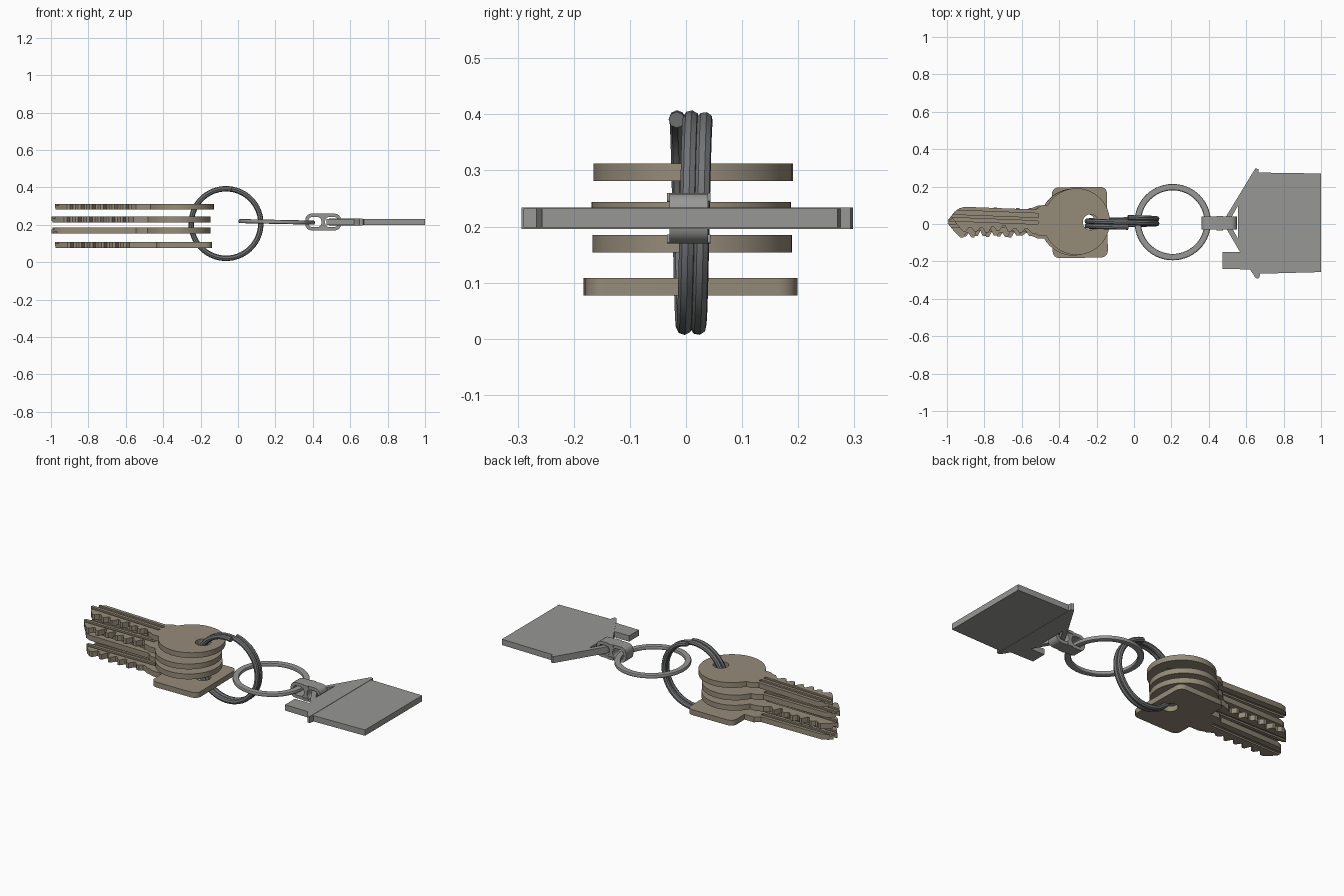
import bpy, math, random
from mathutils import Matrix, Vector

if "Cube" in bpy.data.objects:
    bpy.data.objects.remove(bpy.data.objects["Cube"])

random.seed(4)


def material(name, rgb):
    m = bpy.data.materials.new(name)
    m.diffuse_color = (*rgb, 1)
    m.use_nodes = True
    m.node_tree.nodes["Principled BSDF"].inputs["Base Color"].default_value = m.diffuse_color
    return m


BRASS = material("aged brass", (0.30, 0.26, 0.19))
STEEL = material("dark steel", (0.17, 0.175, 0.18))
NICKEL = material("grey nickel", (0.31, 0.31, 0.30))


def finish(obj, name, mat, matrix=Matrix(), smooth=False):
    """Turn a curve or modified mesh into a plain mesh object."""
    bpy.context.view_layer.update()
    dg = bpy.context.evaluated_depsgraph_get()
    mesh = bpy.data.meshes.new_from_object(obj.evaluated_get(dg))
    mesh.transform(matrix)
    mesh.materials.clear()
    mesh.materials.append(mat)
    bpy.data.objects.remove(obj)
    new = bpy.data.objects.new(name, mesh)
    bpy.context.collection.objects.link(new)
    bpy.ops.object.select_all(action='DESELECT')
    new.select_set(True)
    bpy.context.view_layer.objects.active = new
    if smooth:
        bpy.ops.object.shade_smooth_by_angle(angle=math.radians(35))
    else:
        bpy.ops.object.shade_flat()
    return new


def curve(paths, dim='2D', cyclic=True):
    c = bpy.data.curves.new("outline", 'CURVE')
    c.dimensions = dim
    for pts in paths:
        s = c.splines.new('POLY')
        s.points.add(len(pts) - 1)
        for p, co in zip(s.points, pts):
            p.co = (co[0], co[1], co[2] if len(co) > 2 else 0, 1)
        s.use_cyclic_u = cyclic
    o = bpy.data.objects.new("outline", c)
    bpy.context.collection.objects.link(o)
    return o


def plate(name, paths, thick, mat, matrix=Matrix(), smooth=False):
    """Extruded outline; further paths become holes."""
    o = curve(paths)
    o.data.fill_mode = 'BOTH'
    o.data.extrude = thick / 2
    return finish(o, name, mat, matrix, smooth)


def arc(cx, cy, r, a0, a1, n):
    return [(cx + r * math.cos(math.radians(a0 + (a1 - a0) * i / n)),
             cy + r * math.sin(math.radians(a0 + (a1 - a0) * i / n))) for i in range(n + 1)]


def circle(cx, cy, r, n):
    return arc(cx, cy, r, 0, 360, n)[:-1]


def round_rect(x0, x1, y0, y1, r, n=4):
    """Counter-clockwise, starting at the lower left corner."""
    return (arc(x0 + r, y0 + r, r, 180, 270, n) + arc(x1 - r, y0 + r, r, 270, 360, n)
            + arc(x1 - r, y1 - r, r, 0, 90, n) + arc(x0 + r, y1 - r, r, 90, 180, n))


# ---- keys: bow, toothed blade, ring hole, milled grooves
HOLE = Vector((-0.24, 0.01, 0))


def key(name, z, dx, angle, square=False, flip=1):
    if square:
        bow = round_rect(-0.445, -0.15, -0.18, 0.198, 0.035)
    else:
        bow = arc(-0.315, 0.01, 0.178, -152, 152, 40)
    blade = [(-0.505, 0.09), (-0.535, 0.066), (-0.92, 0.066), (-0.955, 0.05),
             (-0.987, 0.012), (-0.95, -0.035)]
    x = -0.92
    for i in range(6):                       # cut teeth along the lower edge
        crest, valley = random.uniform(-0.068, -0.055), random.uniform(-0.045, -0.02)
        blade += [(x, crest), (x + 0.015, crest), (x + 0.032, valley), (x + 0.044, valley)]
        x += 0.06
    blade += [(-0.55, -0.062), (-0.535, -0.062), (-0.505, -0.075)]
    if square:
        blade = [(-0.445, 0.09)] + blade + [(-0.445, -0.075)]
    thick = 0.031
    o = plate(name, [bow + blade, circle(HOLE.x, HOLE.y, 0.042, 20)], thick, BRASS)
    # weld so the grooves cut a closed solid
    weld = o.modifiers.new("weld", 'WELD')
    weld.merge_threshold = 0.0001
    cutters = []
    for y, side, w in ((0.035, 1, 0.022), (-0.003, 1, 0.018), (0.018, -1, 0.022)):
        bpy.ops.mesh.primitive_cube_add(size=1)
        c = bpy.context.object
        c.data.transform(Matrix.Translation((-0.8, y, side * thick / 2))
                         @ Matrix.Diagonal((0.56, w, 0.018, 1)))
        c.hide_render = True
        b = o.modifiers.new("groove", 'BOOLEAN')
        b.operation = 'DIFFERENCE'
        b.solver = 'EXACT'
        b.object = c
        cutters.append(c)
    m = (Matrix.Translation(HOLE + Vector((dx, 0, z)))
         @ Matrix.Rotation(math.radians(angle), 4, 'Z')
         @ Matrix.Rotation(0 if flip > 0 else math.pi, 4, 'X')
         @ Matrix.Translation(-HOLE))
    finish(o, name, BRASS, m, True)
    for c in cutters:
        bpy.data.objects.remove(c)


key("top_key", 0.297, 0.008, -2.2)
key("second_key", 0.228, -0.010, 0.6)
key("third_key", 0.169, -0.010, -0.8, flip=-1)
key("square_bottom_key", 0.093, 0.008, 0.8, square=True)

# ---- split ring: two turns of wire standing upright
turns = []
for i in range(97):
    t = i / 96
    a = math.radians(80 + 720 * t)
    turns.append((-0.064 + 0.186 * math.cos(a), -0.0165 + 0.05 * t, 0.207 + 0.186 * math.sin(a)))
o = curve([turns], '3D', False)
o.data.bevel_depth = 0.0145
o.data.bevel_resolution = 2
o.data.use_fill_caps = True
finish(o, "split_ring", STEEL, smooth=True)

# ---- flat ring lying level
o = curve([circle(0, 0, 0.197, 56), circle(0, 0, 0.177, 56)])
o.data.fill_mode = 'BOTH'
o.data.extrude = 0.004
o.data.bevel_depth = 0.007
o.data.bevel_resolution = 1
finish(o, "flat_ring", NICKEL,
       Matrix.Translation((0.207, 0.01, 0.216)) @ Matrix.Rotation(math.radians(1.2), 4, 'Y'), True)

# ---- connector strap with one eye for the ring and one for the tag
STAND = Matrix.Translation((0, 0.005, 0)) @ Matrix.Rotation(math.pi / 2, 4, 'X')
plate("connector", [round_rect(0.36, 0.55, 0.17, 0.26, 0.032),
                    round_rect(0.376, 0.446, 0.188, 0.242, 0.022),
                    round_rect(0.466, 0.536, 0.188, 0.242, 0.022)],
      0.068, NICKEL, STAND, True)
# lips closing the connector
for n, z in (("upper", 0.252), ("lower", 0.178)):
    plate(n + "_connector_lip", [round_rect(0.44, 0.475, z - 0.008, z + 0.008, 0.004)],
          0.078, NICKEL, STAND)

# ---- house tag: body, eaves, roof with opening, chimney
house = [(0.995, -0.257), (0.995, 0.27), (0.662, 0.275), (0.66, 0.292), (0.645, 0.298),
         (0.482, 0.03), (0.482, -0.012), (0.563, -0.15), (0.468, -0.15), (0.468, -0.24),
         (0.616, -0.243), (0.645, -0.285), (0.665, -0.29), (0.67, -0.266)]
opening = [(0.502, 0.01), (0.552, 0.098), (0.552, -0.078)]
plate("house_tag", [house, opening], 0.034, NICKEL, Matrix.Translation((0.004, 0, 0.215)))
# roof panel, a hair thicker than the body
roof = [(0.662, -0.293), (0.662, 0.293), (0.645, 0.298), (0.482, 0.03), (0.482, -0.012),
        (0.645, -0.288)]
plate("roof_panel", [roof, opening], 0.038, NICKEL, Matrix.Translation((0.004, 0, 0.215)))
